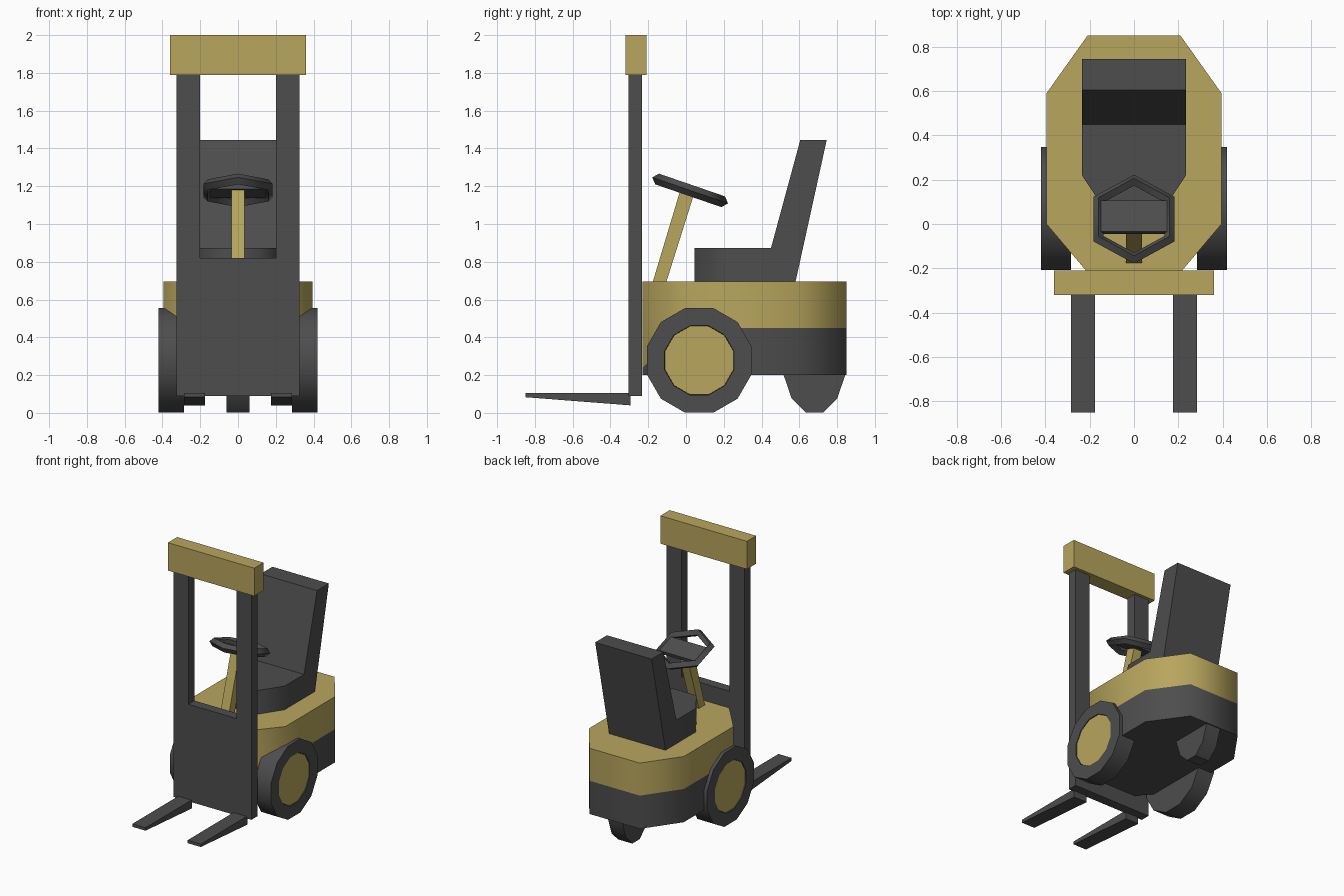
import bpy, bmesh, math
from mathutils import Matrix, Vector

if "Cube" in bpy.data.objects:
    bpy.data.objects.remove(bpy.data.objects["Cube"])


def material(name, color):
    m = bpy.data.materials.new(name)
    m.diffuse_color = color
    m.use_nodes = True
    m.node_tree.nodes["Principled BSDF"].inputs["Base Color"].default_value = m.diffuse_color
    return m


YELLOW = material("yellow_paint", (0.48, 0.38, 0.11, 1))
DARK = material("dark_grey", (0.075, 0.075, 0.075, 1))


def loft(name, rings, mat, loop=False, caps=True, smooth=0, matrix=None):
    """Skin a list of equal-length point rings into one mesh object."""
    bm = bmesh.new()
    vr = [[bm.verts.new(p) for p in ring] for ring in rings]
    pairs = list(zip(vr, vr[1:])) + ([(vr[-1], vr[0])] if loop else [])
    for a, b in pairs:
        for i in range(len(a)):
            j = (i + 1) % len(a)
            bm.faces.new((a[i], a[j], b[j], b[i]))
    if caps and not loop:
        bm.faces.new(vr[0][::-1])
        bm.faces.new(vr[-1])
    bmesh.ops.recalc_face_normals(bm, faces=bm.faces)
    if matrix:
        bm.transform(matrix)
    me = bpy.data.meshes.new(name)
    bm.to_mesh(me)
    bm.free()
    me.materials.append(mat)
    ob = bpy.data.objects.new(name, me)
    bpy.context.collection.objects.link(ob)
    if smooth:
        bpy.ops.object.select_all(action='DESELECT')
        ob.select_set(True)
        bpy.context.view_layer.objects.active = ob
        bpy.ops.object.shade_smooth_by_angle(angle=math.radians(smooth))
    return ob


def prism_x(name, profile, x0, x1, mat):
    """Side profile (y, z) extruded across x."""
    return loft(name, [[(x, y, z) for y, z in profile] for x in (x0, x1)], mat)


def box(name, x0, x1, y0, y1, z0, z1, mat, matrix=None):
    plan = [(x0, y0), (x1, y0), (x1, y1), (x0, y1)]
    return loft(name, [[(x, y, z) for x, y in plan] for z in (z0, z1)], mat, matrix=matrix)


def wheel_ring(x, y, z, ry, rz, n=12):
    step = 2 * math.pi / n
    return [(x, y + ry * math.cos((i + .5) * step), z + rz * math.sin((i + .5) * step))
            for i in range(n)]


# Body: dark chassis below, yellow hood above, seam dropping at the front
plan = [(-.2, -.23), (.2, -.23), (.395, 0), (.395, .59), (.21, .85),
        (-.21, .85), (-.395, .59), (-.395, 0)]
bottom = [(x, y, .2) for x, y in plan]
seam = [(x, y, .24 if y < -.1 else .45) for x, y in plan]
top = [(x, y, .695) for x, y in plan]
loft("chassis", [bottom, seam], DARK, smooth=60)
loft("hood", [seam, top], YELLOW, smooth=60)

# Mast: one U-shaped frame and its yellow crossbar
u = [(-.325, .09), (.325, .09), (.325, 1.8), (.2, 1.8), (.2, .82),
     (-.2, .82), (-.2, 1.8), (-.325, 1.8)]
loft("mast_frame", [[(x, y, z) for x, z in u] for y in (-.305, -.233)], DARK)
box("mast_crossbar", -.36, .36, -.32, -.21, 1.79, 2.0, YELLOW)

# Forks, front tyres and hubs on both sides
fork = [(-.85, .105), (-.85, .083), (-.295, .04), (-.295, .105)]
for side, s in (("left", -1), ("right", 1)):
    prism_x(side + "_fork", fork, s * .175, s * .285, DARK)
    tyre = [(.285, .287), (.42, .287), (.42, .19), (.40, .188)]
    loft(side + "_front_tyre",
         [wheel_ring(s * x, .07, .278, r, r) for x, r in tyre], DARK, smooth=40)
    loft(side + "_front_hub",
         [wheel_ring(s * x, .07, .278, .188, .188) for x in (.38, .415)], YELLOW)

# Rear wheel, mostly hidden in the chassis
loft("rear_wheel", [wheel_ring(x, .68, .278, .17, .287) for x in (-.06, .06)],
     DARK, smooth=40)

# Seat: tapered cushion and leaning backrest
cushion = [(-.12, .045), (.12, .045), (.235, .22), (.235, .455), (-.235, .455), (-.235, .22)]
loft("seat_cushion", [[(x, y, z) for x, y in cushion] for z in (.695, .873)], DARK, smooth=60)
prism_x("seat_backrest", [(.45, .695), (.45, .873), (.605, 1.445), (.745, 1.445), (.58, .695)],
        -.235, .235, DARK)

# Steering column
prism_x("steering_column", [(-.177, .69), (-.105, .69), (.043, 1.16), (-.03, 1.18)],
        -.035, .035, YELLOW)

# Steering wheel: six-sided rim with diamond section, tilted, with a centre bar
tilt = Matrix.Translation((0, .022, 1.178)) @ Matrix.Rotation(math.radians(-19), 4, 'X')
section = [(.212, 0), (.185, .03), (.16, 0), (.185, -.03)]
rim = []
for i in range(6):
    a = math.radians(90 + 60 * i)
    rim.append([(r * math.cos(a), r * math.sin(a), z) for r, z in section])
loft("steering_rim", rim, DARK, loop=True, smooth=60, matrix=tilt)
box("steering_centre_bar", -.15, .15, -.065, .085, -.014, .014, DARK, matrix=tilt)
